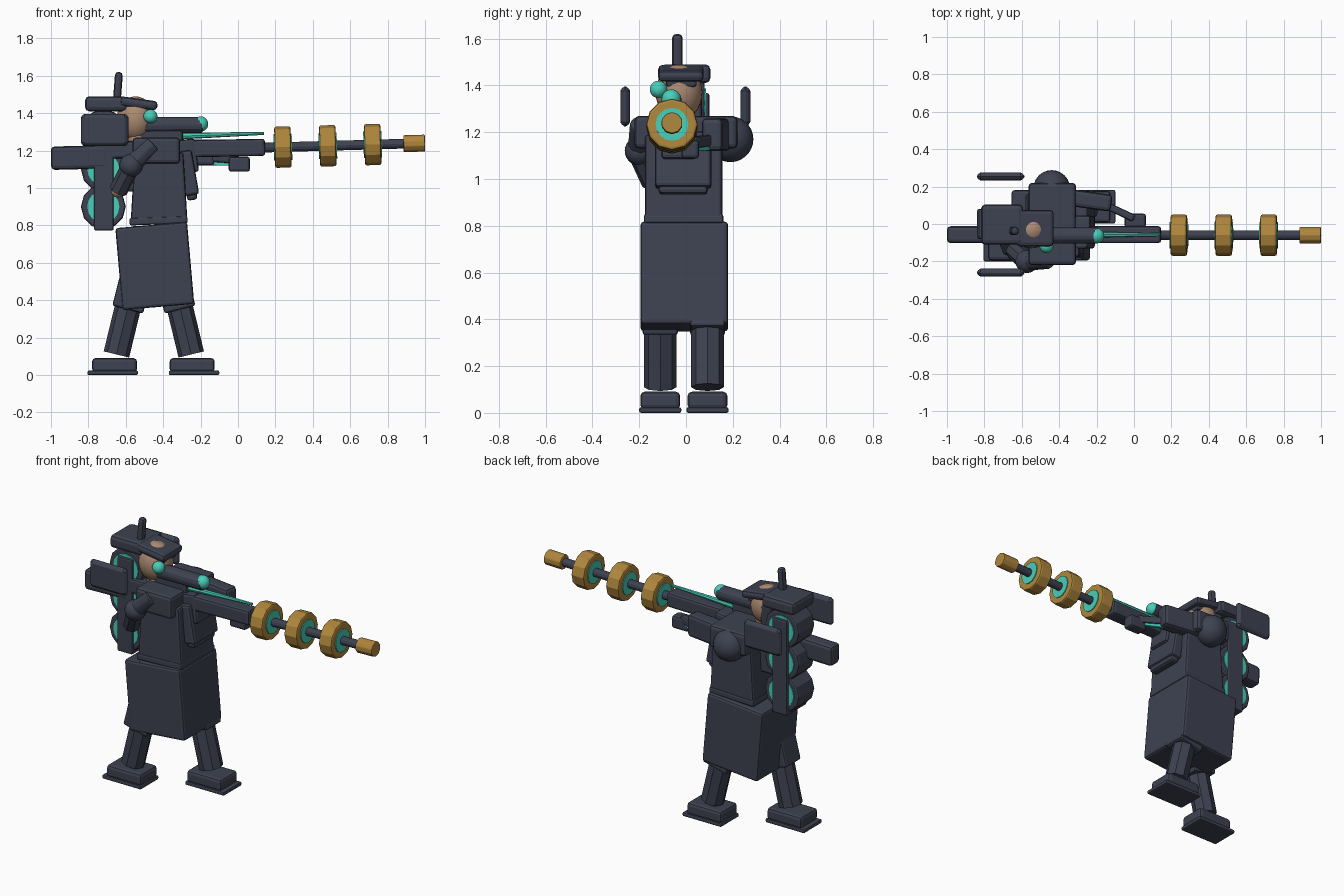
import bpy
import math
from mathutils import Vector

cube = bpy.data.objects.get("Cube")
if cube:
    bpy.data.objects.remove(cube, do_unlink=True)


def material(name, color):
    m = bpy.data.materials.new(name)
    m.use_nodes = True
    m.diffuse_color = (*color, 1)
    m.node_tree.nodes["Principled BSDF"].inputs["Base Color"].default_value = (*color, 1)
    return m


NAVY = material("dark navy", (0.048, 0.055, 0.082))
GOLD = material("brass", (0.43, 0.24, 0.046))
TEAL = material("glowing teal", (0.065, 0.62, 0.49))
SKIN = material("skin", (0.42, 0.26, 0.17))


def finish(name, mat, bevel=0.0):
    ob = bpy.context.object
    ob.name = name
    ob.data.materials.append(mat)
    if bevel:
        mod = ob.modifiers.new("soft_edges", 'BEVEL')
        mod.width, mod.segments = bevel, 2
    return ob


def box(name, center, size, tilt=0, mat=NAVY, bevel=0.015, top=1.0):
    """Bevelled box, tilted about y, with its top scaled along x."""
    bpy.ops.mesh.primitive_cube_add(size=1, location=center)
    ob = finish(name, mat, bevel)
    for v in ob.data.vertices:
        v.co = Vector(a * b for a, b in zip(v.co, size))
        if v.co.z > 0:
            v.co.x *= top
    ob.rotation_euler.y = math.radians(tilt)
    return ob


def align(ob, start, end):
    ob.rotation_euler = (Vector(end) - Vector(start)).to_track_quat('Z', 'Y').to_euler()


def beam(name, start, end, width, depth, mat=NAVY, bevel=0.012):
    """Rectangular bar between two points."""
    start, end = Vector(start), Vector(end)
    ob = box(name, (start + end) / 2, (width, depth, (end - start).length), 0, mat, bevel)
    align(ob, start, end)
    return ob


def rod(name, start, end, radius, sides=8, mat=NAVY, bevel=0.0, tip=None):
    """Prism or cone between two points."""
    start, end = Vector(start), Vector(end)
    bpy.ops.mesh.primitive_cone_add(vertices=sides, radius1=radius,
                                    radius2=radius if tip is None else tip,
                                    depth=(end - start).length, location=(start + end) / 2)
    align(bpy.context.object, start, end)
    return finish(name, mat, bevel)


def ball(name, center, radius, mat=NAVY, stretch=1.0):
    bpy.ops.mesh.primitive_uv_sphere_add(segments=24, ring_count=14, radius=radius, location=center)
    bpy.context.object.scale.z = stretch
    bpy.ops.object.shade_smooth()
    return finish(name, mat)


# Legs and boots, striding apart along x
for side, y, foot_x, ankle_x, knee_x, toe in (("right", -0.11, -0.67, -0.65, -0.575, -1),
                                               ("left", 0.092, -0.235, -0.25, -0.325, 1)):
    box(side + "_boot", (foot_x - toe * 0.01, y, 0.053), (0.24, 0.17, 0.075), bevel=0.018)
    box(side + "_sole", (foot_x, y, 0.012), (0.27, 0.18, 0.024), bevel=0.008)
    rod(side + "_shin", (ankle_x, y, 0.11), (knee_x, y, 0.42), 0.07)
    beam(side + "_thigh", (-0.45 + toe * 0.03, y, 0.78),
         (knee_x + toe * 0.015, y, 0.35), 0.15, 0.17)

# Long coat and torso
box("coat_skirt", (-0.445, -0.007, 0.583), (0.385, 0.375, 0.44), -5)
box("belt", (-0.425, -0.01, 0.825), (0.31, 0.34, 0.04), -2, bevel=0.01)
box("torso", (-0.422, -0.01, 1.0), (0.305, 0.33, 0.38), top=0.85)
box("shoulder_block", (-0.437, 0, 1.2), (0.255, 0.44, 0.14), bevel=0.02)
box("chest_plate", (-0.265, -0.012, 1.08), (0.075, 0.24, 0.24), -10)
box("chest_pouch", (-0.25, -0.012, 0.98), (0.055, 0.21, 0.09), -8)

# Right arm, folded against the side
rod("right_upper_arm", (-0.455, -0.19, 1.235), (-0.58, -0.2, 1.115), 0.052, bevel=0.01)
ball("right_elbow", (-0.572, -0.2, 1.12), 0.062)
rod("right_forearm", (-0.575, -0.2, 1.115), (-0.64, -0.14, 0.985), 0.05)
ball("right_hand", (-0.643, -0.135, 0.985), 0.036, SKIN)

# Left arm, reaching to the fore grip
ball("left_shoulder", (-0.44, 0.19, 1.17), 0.098)
beam("left_upper_arm", (-0.4, 0.15, 1.19), (-0.12, 0.11, 1.19), 0.09, 0.14, bevel=0.02)
beam("left_forearm", (-0.28, 0.16, 1.175), (0, 0.03, 1.155), 0.04, 0.05)
beam("forearm_light", (-0.25, 0.148, 1.15), (-0.04, 0.05, 1.147), 0.018, 0.054, TEAL, 0.002)
box("left_glove", (0.007, 0.018, 1.127), (0.115, 0.075, 0.08))

# Head, cap and eyepiece
ball("head", (-0.548, -0.03, 1.37), 0.1, SKIN, 1.2)
rod("neck", (-0.53, -0.03, 1.2), (-0.54, -0.03, 1.32), 0.065, 12, SKIN)
box("cap_back", (-0.705, -0.003, 1.45), (0.225, 0.215, 0.08), bevel=0.022)
box("cap_brim", (-0.53, -0.022, 1.452), (0.2, 0.195, 0.05), 8, bevel=0.02)
box("cap_band", (-0.53, -0.02, 1.418), (0.15, 0.13, 0.03), 8, bevel=0.01)
box("hair", (-0.6, 0.045, 1.33), (0.08, 0.045, 0.16))
beam("antenna", (-0.648, -0.037, 1.46), (-0.636, -0.037, 1.62), 0.045, 0.042, bevel=0.018)
ball("eyepiece", (-0.468, -0.118, 1.383), 0.037, TEAL)

# Side shields
for side, y in (("right", -0.26), ("left", 0.254)):
    shield = box(side + "_shield", (-0.713, y, 1.31), (0.255, 0.042, 0.172), bevel=0.02)
    corners = shield.modifiers.new("round_corners", 'BEVEL')
    corners.width, corners.segments = 0.012, 2

# Back power cells with lit ends and a cover strip
for i in range(3):
    z = 0.9 + 0.2 * i
    rod("power_cell", (-0.72, -0.08, z), (-0.72, 0.08, z), 0.12, 12, bevel=0.012)
    rod("cell_light", (-0.72, -0.085, z), (-0.72, 0.085, z), 0.086, 16, TEAL)
box("cell_spine", (-0.717, 0, 1.07), (0.105, 0.2, 0.595), bevel=0.01)
box("pack_mount", (-0.6, 0, 1.1), (0.14, 0.12, 0.24))

# Rifle body, scope and sight rail
box("rifle_stock", (-0.845, -0.057, 1.163), (0.31, 0.09, 0.125), -1.5, bevel=0.02)
box("rifle_receiver", (-0.275, -0.057, 1.21), (0.84, 0.09, 0.092), -1.0)
box("receiver_grip", (-0.27, -0.03, 1.17), (0.1, 0.15, 0.18), -8)
rod("scope", (-0.56, -0.062, 1.335), (-0.19, -0.062, 1.337), 0.044, 12, bevel=0.008)
box("scope_mount", (-0.42, -0.06, 1.28), (0.25, 0.06, 0.08))
ball("scope_lens", (-0.2, -0.063, 1.342), 0.041, TEAL)
rod("sight_rail", (-0.32, -0.057, 1.277), (0.14, -0.057, 1.292), 0.018, 8, TEAL, tip=0.008)


# Barrel with brass coils, rising slightly toward the muzzle
def bore(x):
    return (x, -0.06, 1.212 + 0.028 * x)


rod("barrel", bore(0.1), bore(0.95), 0.026, 12)
for x in (0.24, 0.48, 0.72):
    rod("brass_coil", bore(x - 0.044), bore(x + 0.044), 0.11, 12, GOLD, 0.01)
    rod("coil_light", bore(x - 0.049), bore(x + 0.049), 0.07, 16, TEAL)
rod("muzzle", bore(0.885), bore(1.0), 0.046, 10, GOLD, 0.005)
